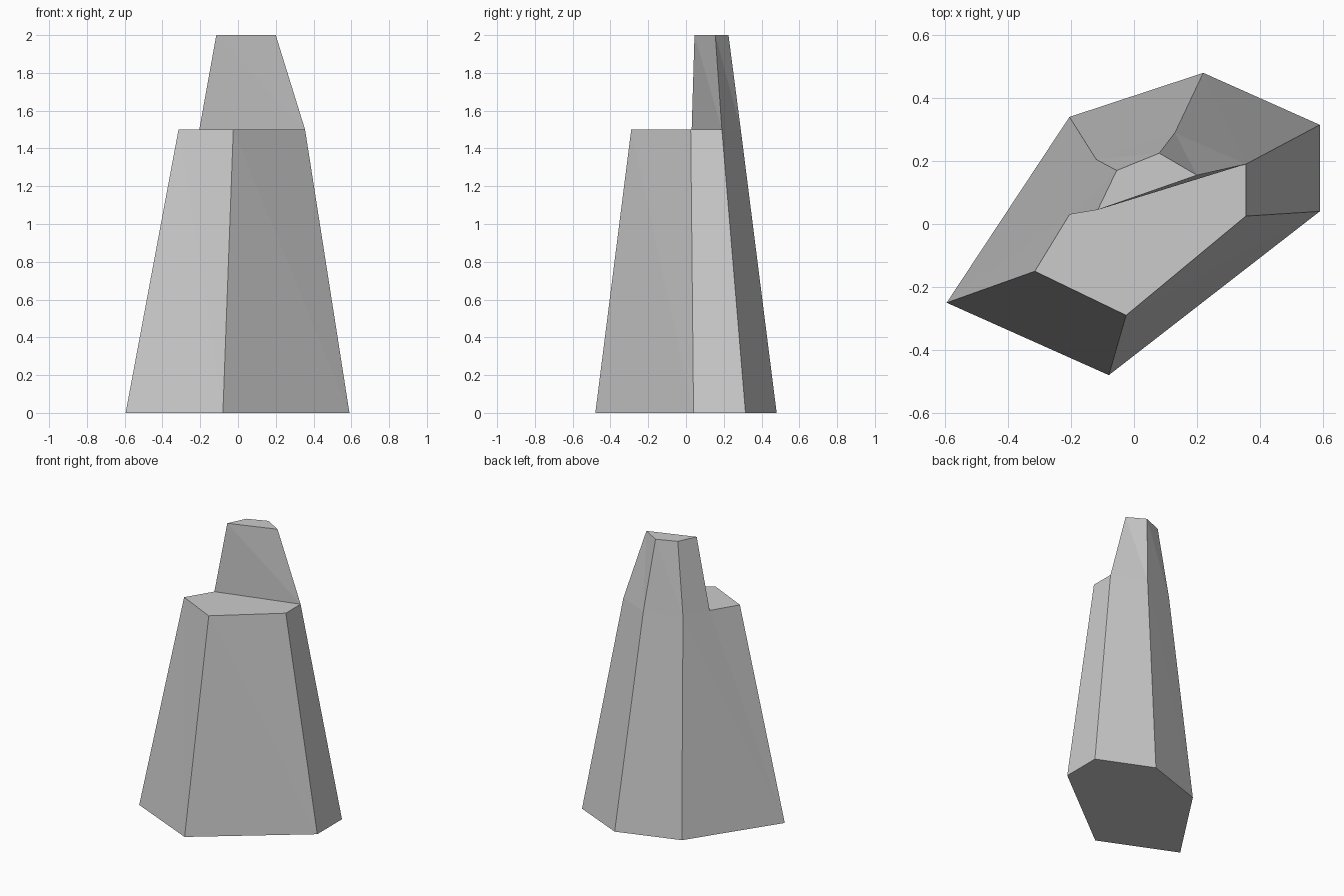
import bpy
import bmesh

cube = bpy.data.objects.get("Cube")
if cube:
    bpy.data.objects.remove(cube, do_unlink=True)

# Stone colour
stone = bpy.data.materials.new("grey stone")
stone.use_nodes = True
grey = (0.6, 0.6, 0.6, 1)
stone.diffuse_color = grey
stone.node_tree.nodes["Principled BSDF"].inputs["Base Color"].default_value = grey

# Outlines of the rock at the ground, the ledge and the peak
ground = [(-0.595, -0.25), (-0.08, -0.48), (0.59, 0.04),
          (0.59, 0.315), (0.22, 0.48), (-0.205, 0.34)]
ledge = [(-0.315, -0.15), (-0.025, -0.29), (0.355, 0.025),
         (0.355, 0.19), (0.13, 0.29), (-0.12, 0.205)]
notch = (-0.205, 0.03)
peak = [(-0.115, 0.045), (0.2, 0.155), (0.08, 0.225), (-0.055, 0.17)]

bm = bmesh.new()


def ring(points, z):
    return [bm.verts.new((x, y, z)) for x, y in points]


def split_quad(a, b, c, d):
    """Two triangles sharing the edge from a to c."""
    bm.faces.new((a, b, c))
    bm.faces.new((a, c, d))


base = ring(ground, 0)
shelf = ring(ledge, 1.5)
step = ring([notch], 1.5)[0]
top = ring(peak, 2)

# Underside, flat ledge and flat peak
bm.faces.new(base[::-1])
bm.faces.new(shelf[:4] + [step])
bm.faces.new(top)

# Sloping lower sides; the last one also meets the notch
for i in range(5):
    split_quad(base[i + 1], shelf[i + 1], shelf[i], base[i])
bm.faces.new((base[5], base[0], shelf[5]))
bm.faces.new((base[0], step, shelf[5]))
bm.faces.new((base[0], shelf[0], step))

# Upper spire sides
split_quad(top[0], step, shelf[3], top[1])
split_quad(top[1], shelf[3], shelf[4], top[2])
split_quad(top[2], shelf[4], shelf[5], top[3])
split_quad(top[3], shelf[5], step, top[0])
bmesh.ops.recalc_face_normals(bm, faces=bm.faces[:])

mesh = bpy.data.meshes.new("rock_spire")
bm.to_mesh(mesh)
bm.free()
mesh.materials.append(stone)
rock = bpy.data.objects.new("rock_spire", mesh)
bpy.context.collection.objects.link(rock)
